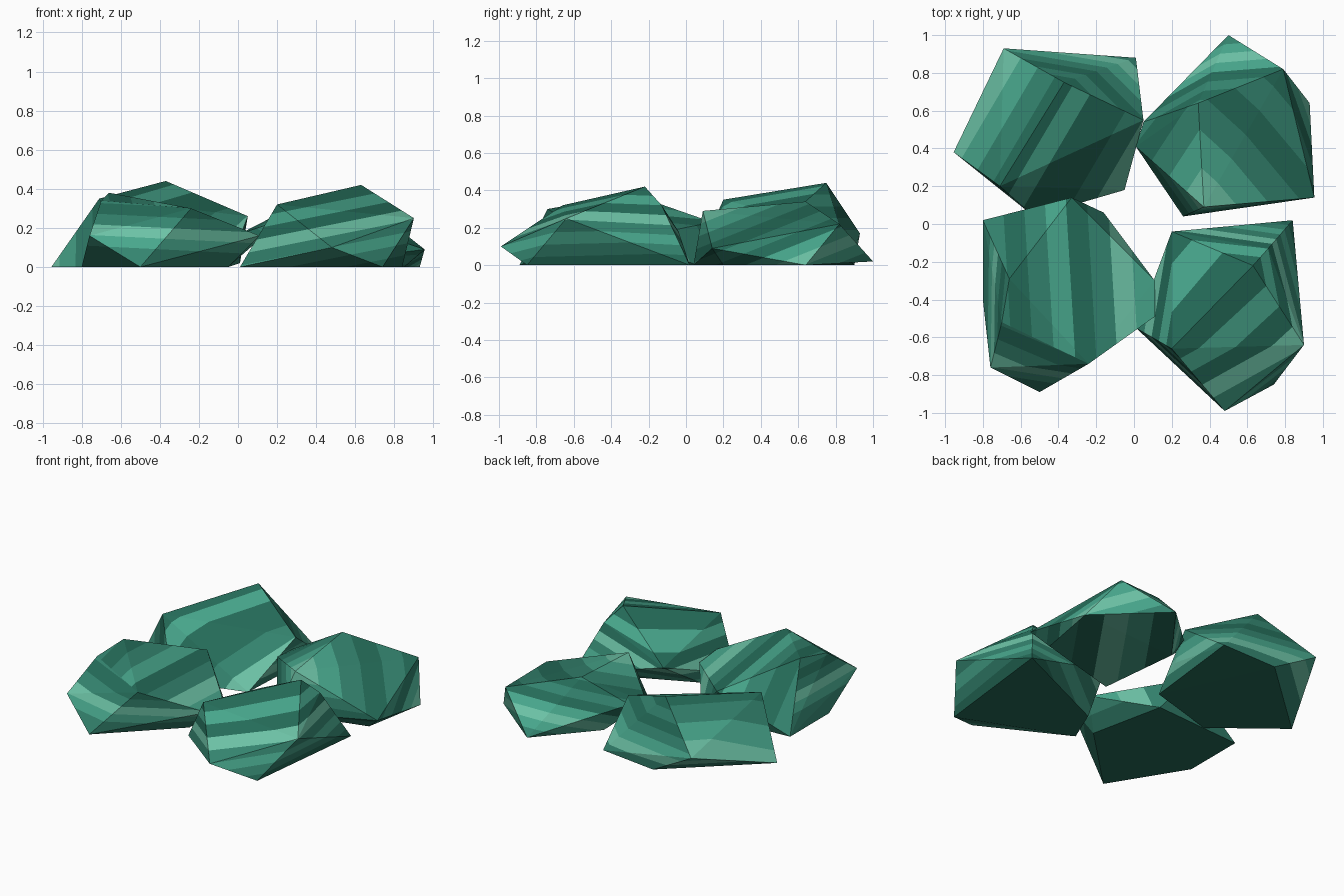
import bpy
import bmesh
from mathutils import Vector

default_cube = bpy.data.objects.get("Cube")
if default_cube:
    bpy.data.objects.remove(default_cube, do_unlink=True)


def make_material(name, red, green, blue):
    material = bpy.data.materials.new(name)
    material.use_nodes = True
    colour = (red, green, blue, 1)
    material.diffuse_color = colour
    shader = material.node_tree.nodes["Principled BSDF"]
    shader.inputs["Base Color"].default_value = colour
    shader.inputs["Roughness"].default_value = 0.8
    return material


# Banded green mineral colours, in the order used by the band letters
LETTERS = "DMBL"
MATERIALS = [
    make_material("dark green", .018, .150, .100),
    make_material("mid green", .034, .230, .158),
    make_material("bright green", .064, .385, .262),
    make_material("light green", .150, .540, .380),
]
CROWN, SIDE, BASE = range(3)


def paint_bands(bm, layer, region, direction, bands):
    """Slice one region of facets along parallel planes and colour the slices."""
    axis = Vector(direction).normalized()
    depths = [v.co.dot(axis) for f in bm.faces if f[layer] == region for v in f.verts]
    start = min(depths)
    width = (max(depths) - start) / len(bands)
    for step in range(1, len(bands)):
        faces = [f for f in bm.faces if f[layer] == region]
        edges = {e for f in faces for e in f.edges}
        verts = {v for f in faces for v in f.verts}
        bmesh.ops.bisect_plane(bm, geom=faces + list(edges) + list(verts), dist=1e-5,
                               plane_co=axis * (start + step * width), plane_no=axis)
    for face in bm.faces:
        if face[layer] == region:
            depth = face.calc_center_median().dot(axis) - start
            band = max(0, min(int(depth / width), len(bands) - 1))
            face.material_index = LETTERS.index(bands[band])


def make_rock(name, corners, side, base_bands="D", crown=None, crown_facing=None):
    """Faceted rock from its corners (hundredths), banded region by region."""
    bm = bmesh.new()
    for corner in corners:
        bm.verts.new(Vector(corner) / 100)
    hull = bmesh.ops.convex_hull(bm, input=bm.verts[:])
    loose = set(hull["geom_interior"] + hull["geom_unused"])
    bmesh.ops.delete(bm, geom=[g for g in loose if isinstance(g, bmesh.types.BMVert)],
                     context='VERTS')
    bmesh.ops.recalc_face_normals(bm, faces=bm.faces[:])

    # Sort the facets into underside, crown and sides by the way they face
    layer = bm.faces.layers.int.new("region")
    for face in bm.faces:
        face.normal_update()
        face[layer] = SIDE
        if face.normal.z < -.97:
            face[layer] = BASE
        elif crown and face.normal.dot(Vector(crown_facing).normalized()) > .4:
            face[layer] = CROWN
    paint_bands(bm, layer, SIDE, *side)
    paint_bands(bm, layer, BASE, (-.82, .57, 0), base_bands)
    if crown:
        paint_bands(bm, layer, CROWN, *crown)
    bm.faces.layers.int.remove(layer)

    mesh = bpy.data.meshes.new(name)
    bm.to_mesh(mesh)
    bm.free()
    for material in MATERIALS:
        mesh.materials.append(material)
    rock = bpy.data.objects.new(name, mesh)
    bpy.context.collection.objects.link(rock)


# Front rock on the -x side
make_rock(
    "front_rock_west",
    [(-80, 2, 0), (-33, 14, 23), (-16, 6, 0), (11, -30, 14), (11, -49, 16),
     (-5, -45, 0), (-24, -74, 30), (-50, -89, 0), (-76, -76, 16),
     (-80, -40, 0), (-66, -29, 38), (-70, -52, 34)],
    side=((.05, 0, 1), "MMBLMDM"),
    crown=((1, .06, 0), "MDMBDMLB"), crown_facing=(.5, .3, .8))

# Front rock on the +x side
make_rock(
    "front_rock_east",
    [(63, -22, 42), (20, -66, 32), (90, -64, 25), (74, -85, 0), (48, -99, 10),
     (1, -55, 0), (11, -31, 0), (20, -4, 18), (71, -13, 32), (84, 2, 0)],
    side=((-.2, 0, 1), "DMBMLDBD"))

# Back rock on the -x side
make_rock(
    "back_rock_west",
    [(-95.5, 38, 0), (-71, 20, 35), (-53, 4, 0), (-5, 18, 0), (1, 41, 10),
     (5, 55, 26), (1, 88, 2), (-38, 90, 0), (-69, 93, 17), (-37, 75, 44)],
    side=((0, 0, 1), "MLBMDMD"),
    crown=((.85, -.5, 0), "LBMDBDDML"), crown_facing=(-.4, -.6, .7))

# Back rock on the +x side
make_rock(
    "back_rock_east",
    [(50, 100, 2), (79, 82, 22), (93, 64, 0), (95.5, 14, 9), (26, 4, 0),
     (37, 9, 29), (1, 41, 17), (5, 54, 19), (34, 64, 34), (20, 60, 0),
     (85, 20, 0)],
    side=((0, -.4, 1), "MBLBDMDMBL"), base_bands="MDLBD")
